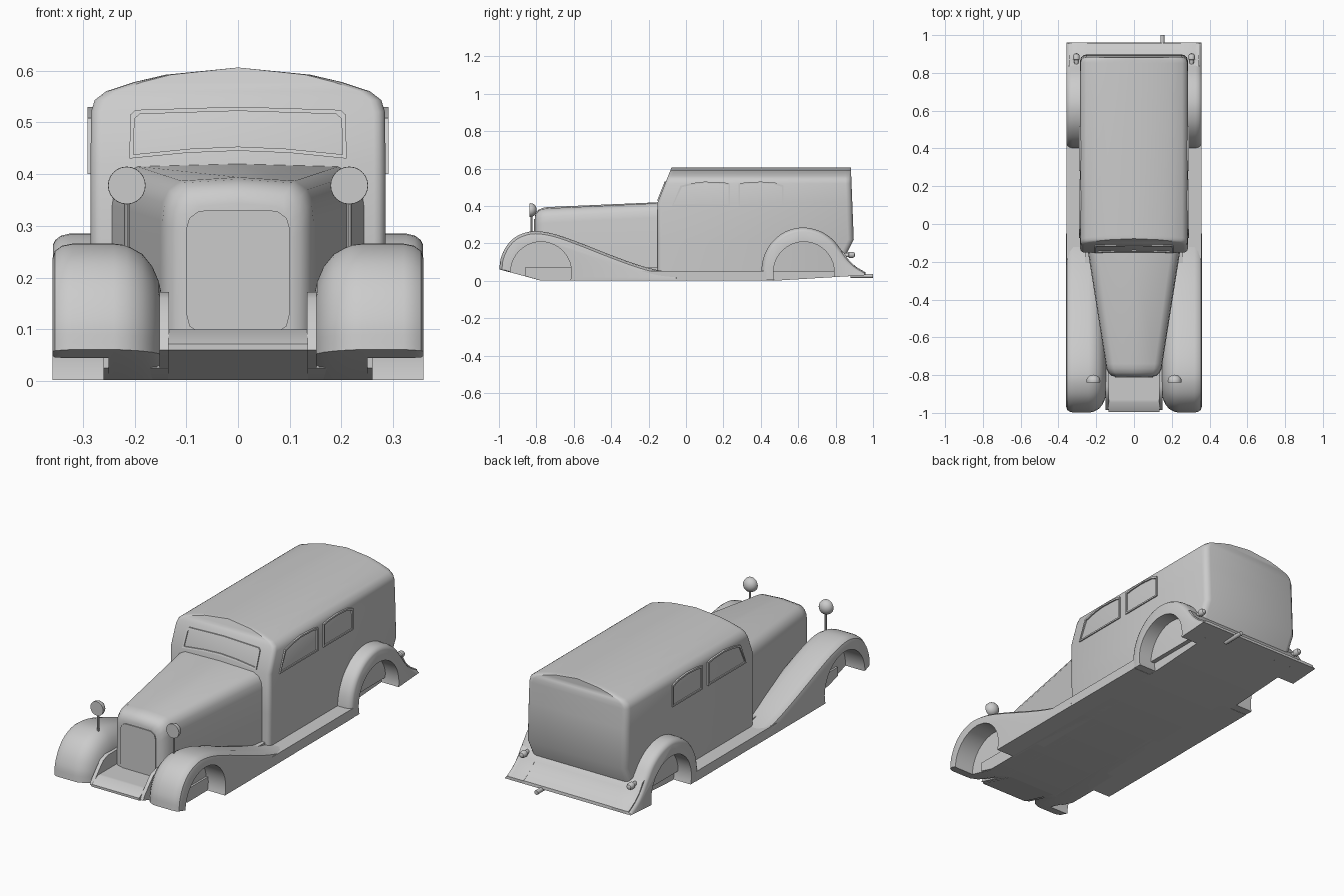
import bpy, bmesh, math
from mathutils import Vector

if "Cube" in bpy.data.objects:
    bpy.data.objects.remove(bpy.data.objects["Cube"])

def finish(ob, mirror=False, angle=35):
    bpy.ops.object.select_all(action='DESELECT')
    ob.select_set(True)
    bpy.context.view_layer.objects.active = ob
    if mirror:
        m = ob.modifiers.new("mirror", 'MIRROR')
        m.use_mirror_merge = False
        bpy.ops.object.modifier_apply(modifier=m.name)
    bpy.ops.object.shade_smooth_by_angle(angle=math.radians(angle))
    return ob

def loft(name, rings, strip=False, caps=True, loop=False):
    """Skin equal closed rings; caps are n-gons or left-right strips."""
    bm = bmesh.new()
    vs = [[bm.verts.new(p) for p in r] for r in rings]
    n = len(vs[0])
    pairs = list(zip(vs, vs[1:])) + ([(vs[-1], vs[0])] if loop else [])
    for a, b in pairs:
        for i in range(n):
            j = (i + 1) % n
            bm.faces.new((a[i], a[j], b[j], b[i]))
    for r in ((vs[0], vs[-1]) if caps and not loop else ()):
        if strip:
            for i in range(n // 2):
                q = [r[i], r[i + 1], r[n - 2 - i], r[n - 1 - i]]
                bm.faces.new(list(dict.fromkeys(q)))
        else:
            bm.faces.new(r)
    bmesh.ops.recalc_face_normals(bm, faces=bm.faces)
    me = bpy.data.meshes.new(name)
    bm.to_mesh(me)
    bm.free()
    ob = bpy.data.objects.new(name, me)
    bpy.context.collection.objects.link(ob)
    return ob

def prism(name, yz, x0, x1):
    return loft(name, [[(x, y, z) for y, z in yz] for x in (x0, x1)])

def lathe(name, prof, x, z, seg=20):
    """Round part along y from (y, radius) pairs."""
    return loft(name, [[(x + r * math.cos(2 * math.pi * i / seg), y, z + r * math.sin(2 * math.pi * i / seg))
                        for i in range(seg)] for y, r in prof])

def spline(pts, k=4):
    p = [Vector(q) for q in pts]
    p = [2 * p[0] - p[1]] + p + [2 * p[-1] - p[-2]]
    out = []
    for a, b, c, d in zip(p, p[1:], p[2:], p[3:]):
        for s in range(k):
            t = s / k
            out.append(0.5 * (2 * b + (c - a) * t + (2 * a - 5 * b + 4 * c - d) * t * t
                              + (3 * b - a - 3 * c + d) * t ** 3))
    return out + [p[-2]]

def sym(half):
    return [(-x, z) for x, z in half] + [(x, z) for x, z in reversed(half) if x > 0]

def fender(name, path, bottom, floor, slices, wheel_y, well_x):
    path = spline(path)
    rings = []
    for x, d in slices:
        r = []
        for i, p in enumerate(path):
            t = (path[min(i + 1, len(path) - 1)] - path[max(i - 1, 0)]).normalized()
            y, z = p.x + t.y * d, p.y - t.x * d
            r.append((x, y, max(z, floor(y) + 0.002)))
        rings.append(r + [(x, y, z) for y, z in bottom])
    ob = loft(name, rings)
    # wheel well
    cut = loft("well_cutter", [[(x, wheel_y + 0.163 * math.cos(math.tau * i / 40),
                                 0.045 + 0.163 * math.sin(math.tau * i / 40)) for i in range(40)]
                               for x in (well_x, 0.5)])
    cut.hide_render = True
    m = ob.modifiers.new("well", 'BOOLEAN')
    m.operation, m.object, m.solver = 'DIFFERENCE', cut, 'EXACT'
    bpy.context.view_layer.objects.active = ob
    bpy.ops.object.modifier_apply(modifier=m.name)
    bpy.data.objects.remove(cut)
    return finish(ob, True)

# cabin: roof section swept back, raked windscreen, tucked-in tail
cab = sym([(0.283, 0.05), (0.285, 0.22), (0.285, 0.42), (0.284, 0.52), (0.277, 0.543),
           (0.255, 0.56), (0.2, 0.578), (0.14, 0.592), (0, 0.606)])
def front_y(z): return -0.152 + max(0, z - 0.42) * 0.4
def back_y(z): return 0.897 - (z - 0.22) * 0.04 if z >= 0.22 else 0.897 - (0.22 - z) * 0.5
rounding = [(0, 0.022), (0.003, 0.012), (0.01, 0.004), (0.022, 0)]
rings = [[(x * (1 - d / 0.285), front_y(z) + o, z) for x, z in cab] for o, d in rounding]
rings += [[(x * (1 - 1.4 * d / 0.285), back_y(z) - 1.4 * o, z) for x, z in cab] for o, d in reversed(rounding)]
finish(loft("cabin", rings, strip=True))

# tapered hood with rounded nose
rear = sym([(0.245, 0.04), (0.245, 0.34), (0.24, 0.375), (0.225, 0.40), (0.195, 0.415), (0, 0.42)])
nose = sym([(0.15, 0.04), (0.15, 0.31), (0.146, 0.345), (0.134, 0.37), (0.11, 0.387), (0, 0.394)])
rings = [[(x, -0.14, z) for x, z in rear]]
for y, d in [(-0.74, 0), (-0.765, 0.004), (-0.788, 0.014), (-0.803, 0.03), (-0.808, 0.05)]:
    rings.append([(x * (1 - d / 0.15), y, z - d * max(0, z - 0.1) / 0.29) for x, z in nose])
finish(loft("hood", rings))

# radiator grille
g = sym([(0.085, 0.1), (0.094, 0.106), (0.1, 0.13), (0.1, 0.295), (0.094, 0.315), (0.075, 0.329), (0, 0.33)])
finish(loft("grille", [[(x, y, z) for x, z in g] for y in (-0.813, -0.78)]))

# underbody, front apron, side rails, rear skirt
finish(prism("underbody", [(-0.86, 0.025), (-0.78, 0.002), (0.5, 0.002), (0.8, 0.02), (0.9, 0.026),
                           (0.85, 0.07), (-0.86, 0.07)], -0.26, 0.26))
finish(prism("front_apron", [(-0.995, 0.06), (-0.995, 0.072), (-0.945, 0.1), (-0.93, 0.1), (-0.78, 0.1),
                             (-0.78, 0.002)], -0.135, 0.135))
finish(prism("side_rail", [(-0.985, 0.06), (-0.975, 0.08), (-0.93, 0.13), (-0.9, 0.16), (-0.86, 0.172),
                           (-0.75, 0.172), (-0.75, 0.002), (-0.8, 0.01)], 0.133, 0.152), True)
finish(prism("rear_skirt", [(0.8, 0.02), (0.8, 0.17), (0.845, 0.15), (0.87, 0.11), (0.905, 0.077),
                            (0.958, 0.045), (0.96, 0.03)], -0.345, 0.345))

# running boards
finish(prism("running_board", [(-0.45, 0.002), (0.43, 0.002), (0.43, 0.052), (-0.45, 0.052)], 0.2, 0.358), True)

# fenders
fender("front_fender",
       [(-0.998, 0.06), (-0.99, 0.12), (-0.96, 0.185), (-0.91, 0.235), (-0.84, 0.262), (-0.77, 0.263),
        (-0.68, 0.243), (-0.56, 0.2), (-0.4, 0.137), (-0.25, 0.083), (-0.14, 0.055), (-0.05, 0.045)],
       [(-0.05, 0.002), (-0.78, 0.002)], lambda y: max(0.002, 0.27 * (-0.78 - y)),
       [(0.147, 0.1), (0.153, 0.073), (0.165, 0.045), (0.185, 0.02), (0.215, 0.003), (0.24, 0), (0.32, 0),
        (0.34, 0.004), (0.354, 0.014), (0.359, 0.03)], -0.775, 0.25)
fender("rear_fender",
       [(0.402, 0.004), (0.404, 0.07), (0.42, 0.14), (0.46, 0.207), (0.53, 0.262), (0.62, 0.285), (0.71, 0.268),
        (0.78, 0.225), (0.83, 0.165), (0.87, 0.112), (0.91, 0.075), (0.96, 0.045)],
       [(0.96, 0.03), (0.8, 0.02), (0.5, 0.002)], lambda y: max(0.002, 0.03 * (y - 0.5) / 0.46),
       [(0.25, 0), (0.325, 0), (0.342, 0.004), (0.353, 0.012), (0.358, 0.022)], 0.63, 0.26)

# window frames: thin raised rings on the body surface
def frame(name, outline, to3d, mirror=False):
    c = sum((Vector(p) for p in outline), Vector((0, 0))) / len(outline)
    def ring(w, h):
        return [to3d(*(Vector(p) - Vector((math.copysign(min(w, abs(p[0] - c.x)), p[0] - c.x),
                                           math.copysign(w, p[1] - c.y)))), h) for p in outline]
    ob = loft(name, [ring(0, -0.004), ring(0, 0.006), ring(0.008, 0.006), ring(0.008, -0.004)], loop=True)
    return finish(ob, mirror)

side = lambda u, v, h: (0.285 + h, u, v)
frame("front_side_window", [(-0.075, 0.4), (0.235, 0.4), (0.235, 0.52), (0.2, 0.526), (0.1, 0.53),
                            (0.03, 0.522), (-0.03, 0.508)], side, True)
frame("rear_side_window", [(0.28, 0.4), (0.52, 0.4), (0.52, 0.51), (0.48, 0.524), (0.4, 0.53),
                           (0.32, 0.526), (0.28, 0.52)], side, True)
frame("windscreen", [(-0.21, 0.43), (-0.1, 0.441), (0, 0.445), (0.1, 0.441), (0.21, 0.43), (0.208, 0.515),
                     (0.198, 0.524), (0, 0.53), (-0.198, 0.524), (-0.208, 0.515)],
      lambda u, v, h: (u, front_y(v) - h, v))

# headlights on posts
dome = [(-0.838, 0.036)] + [(-0.83 + 0.032 * math.sin(a), 0.036 * math.cos(a) + 0.0005)
                            for a in [math.radians(15 * i) for i in range(7)]]
finish(lathe("headlight", dome, 0.215, 0.378, 24), True)
finish(loft("headlight_post", [[(0.215 + 0.005 * math.cos(math.tau * i / 10), -0.826 + 0.005 * math.sin(math.tau * i / 10), z)
                                for i in range(10)] for z in (0.24, 0.35)]), True)

# tail lamps and exhaust
finish(lathe("tail_lamp", [(0.835, 0.005), (0.845, 0.011), (0.868, 0.012), (0.872, 0.017), (0.89, 0.017),
                           (0.9, 0.012), (0.904, 0.003)], 0.305, 0.138, 16), True)
finish(lathe("exhaust_pipe", [(0.88, 0.011), (1.0, 0.011)], 0.15, 0.026, 14))
